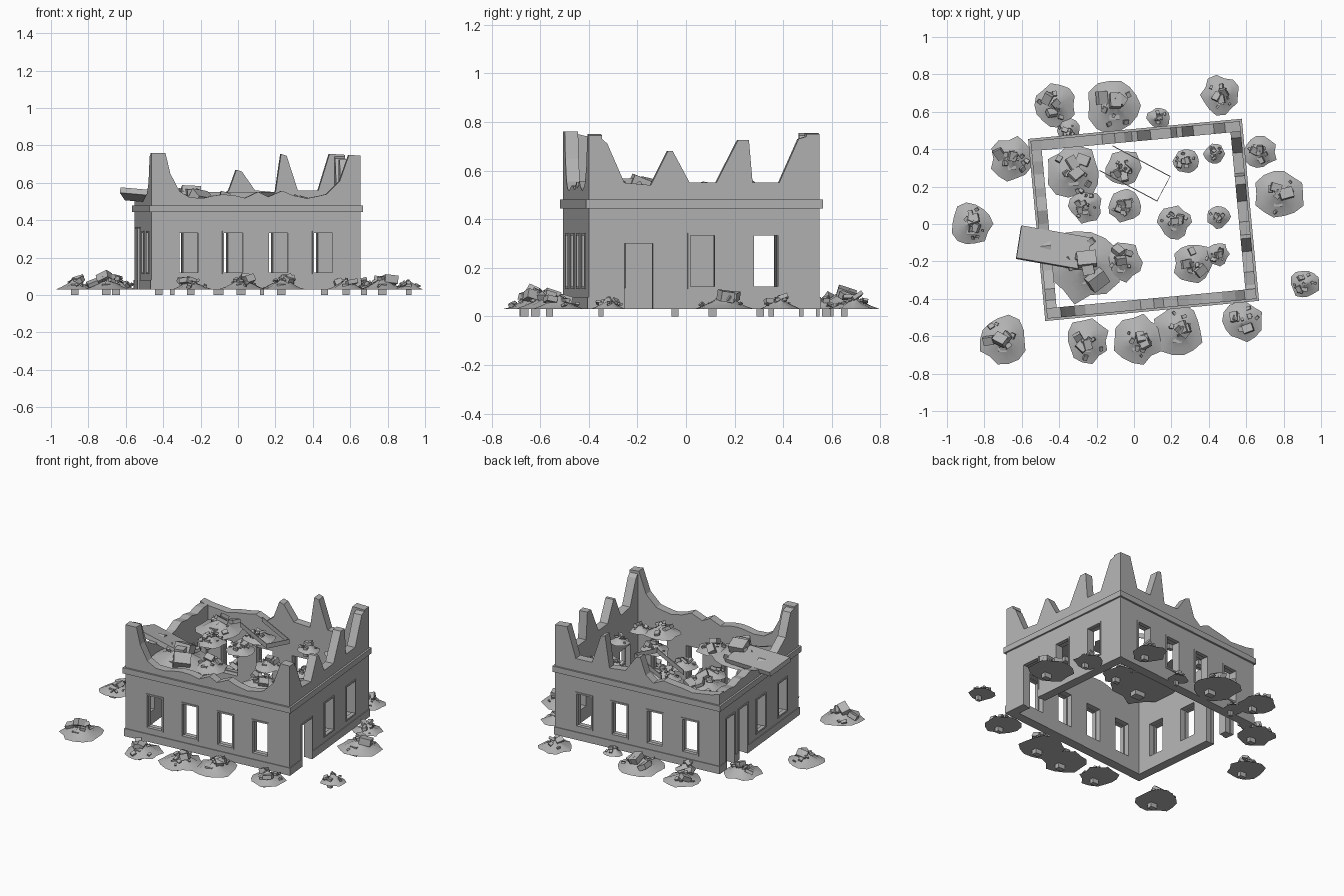
import bpy, bmesh, math, random
from mathutils import Matrix, Vector, Euler

random.seed(7)
cube = bpy.data.objects.get("Cube")
if cube:
    bpy.data.objects.remove(cube, do_unlink=True)

stone = bpy.data.materials.new("grey stone")
stone.use_nodes = True
GREY = (0.45, 0.45, 0.45, 1)
stone.diffuse_color = GREY
stone.node_tree.nodes["Principled BSDF"].inputs["Base Color"].default_value = GREY

SITE = Matrix.Translation((0.051, 0.022, 0)) @ Matrix.Rotation(math.radians(5.4), 4, "Z")
HALF_W, HALF_D, THICK = 0.562, 0.477, 0.055
BASE, SILL, HEAD = 0.03, 0.117, 0.337


def add_object(name, bm, matrix=Matrix(), smooth=False):
    bmesh.ops.recalc_face_normals(bm, faces=bm.faces)
    mesh = bpy.data.meshes.new(name)
    for f in bm.faces:
        f.smooth = smooth
    bm.to_mesh(mesh)
    bm.free()
    mesh.materials.append(stone)
    obj = bpy.data.objects.new(name, mesh)
    obj.matrix_world = matrix
    bpy.context.collection.objects.link(obj)
    return obj


def add_box(bm, lo, hi):
    lo, hi = Vector(lo), Vector(hi)
    m = Matrix.Translation((lo + hi) / 2) @ Matrix.Diagonal((*(hi - lo), 1))
    bmesh.ops.create_cube(bm, size=1, matrix=m)


def jagged(points):
    """Break up long, low stretches of a wall top with small random teeth."""
    out = [points[0]]
    for (a0, z0), (a1, z1) in zip(points, points[1:]):
        n = int(abs(a1 - a0) / 0.06) if abs(z1 - z0) < 0.04 else 1
        for i in range(1, n):
            t = (i + random.uniform(-0.25, 0.25)) / n
            out.append((a0 + (a1 - a0) * t, random.uniform(0.515, 0.56)))
        out.append((a1, z1))
    return out


def build_wall(name, turn, dist, half, top, windows, doors):
    """Wall in its own frame: x along it, -y outward, z up."""
    place = SITE @ Matrix.Rotation(math.radians(turn), 4, "Z")
    outline = [(-half, BASE)]
    for a, b, z in doors:
        outline += [(a, BASE), (a, z), (b, z), (b, BASE)]
    outline += [(half, BASE)] + jagged(top)[::-1]
    holes = [[(c - w / 2, SILL), (c + w / 2, SILL), (c + w / 2, HEAD), (c - w / 2, HEAD)]
             for c, w in windows]

    # Filled outline with window holes, extruded to the wall thickness
    curve = bpy.data.curves.new(name, "CURVE")
    curve.dimensions, curve.fill_mode, curve.extrude = "2D", "BOTH", THICK / 2
    for loop in [outline] + holes:
        s = curve.splines.new("POLY")
        s.points.add(len(loop) - 1)
        for p, (x, z) in zip(s.points, loop):
            p.co = (x, z, 0, 1)
        s.use_cyclic_u = True
    temp = bpy.data.objects.new(name + "_outline", curve)
    bpy.context.collection.objects.link(temp)
    bpy.context.view_layer.update()
    mesh = bpy.data.meshes.new_from_object(temp.evaluated_get(bpy.context.evaluated_depsgraph_get()))
    bpy.data.objects.remove(temp, do_unlink=True)
    bm = bmesh.new()
    bm.from_mesh(mesh)
    bpy.data.meshes.remove(mesh)
    stand = Matrix.Translation((0, THICK / 2 - dist, 0)) @ Matrix.Rotation(math.pi / 2, 4, "X")
    bmesh.ops.transform(bm, matrix=stand, verts=bm.verts)
    bmesh.ops.remove_doubles(bm, verts=bm.verts, dist=1e-5)
    add_object(name, bm, place)

    # Cornice and plinth bands, the plinth broken at doors
    bm = bmesh.new()
    full = HALF_W if turn % 180 == 0 else HALF_D
    add_box(bm, (-full - 0.012, -dist - 0.012, 0.443), (full + 0.012, -dist + 0.01, 0.48))
    edges = [-full - 0.005] + [e for d in doors for e in d[:2]] + [full + 0.005]
    for a, b in zip(edges[::2], edges[1::2]):
        add_box(bm, (a, -dist - 0.005, BASE), (b, -dist + 0.01, 0.08))
    add_object(name + "_bands", bm, place)

    # Raised trim round every opening
    bm = bmesh.new()
    t, y0, y1 = 0.01, -dist - 0.005, -dist + 0.02
    spans = [(c - w / 2, c + w / 2, SILL, HEAD) for c, w in windows]
    spans += [(a, b, BASE, z) for a, b, z in doors]
    for a, b, z0, z1 in spans:
        add_box(bm, (a - t / 2, y0, z0), (a + t / 2, y1, z1))
        add_box(bm, (b - t / 2, y0, z0), (b + t / 2, y1, z1))
        add_box(bm, (a - t / 2, y0, z1 - t / 2), (b + t / 2, y1, z1 + t / 2))
        if z0 == SILL:
            add_box(bm, (a - t / 2, y0, z0 - t / 2), (b + t / 2, y1, z0 + t / 2))
    add_object(name + "_trim", bm, place)


# Four broken walls
four = [(c, 0.11) for c in (-0.362, -0.121, 0.121, 0.362)]
side = HALF_D - THICK
build_wall("front_wall", 0, HALF_D, HALF_W,
           [(-HALF_W, 0.76), (-0.486, 0.76), (-0.46, 0.65), (-0.41, 0.555), (0.38, 0.54),
            (0.45, 0.61), (0.5, 0.75), (HALF_W, 0.745)], four, [])
build_wall("back_wall", 180, HALF_D, HALF_W,
           [(-HALF_W, 0.75), (-0.48, 0.755), (-0.42, 0.56), (-0.31, 0.56), (-0.25, 0.745),
            (-0.22, 0.755), (-0.19, 0.55), (-0.08, 0.56), (-0.01, 0.66), (0.02, 0.67),
            (0.06, 0.56), (HALF_W, 0.55)], four, [])
build_wall("left_wall", 90, HALF_W, side,
           [(-side, 0.73), (-0.4, 0.71), (-0.33, 0.55), (-0.22, 0.54), (-0.15, 0.68),
            (-0.13, 0.68), (-0.06, 0.55), (0.05, 0.55), (0.14, 0.725), (0.185, 0.725),
            (0.2, 0.55), (0.31, 0.55), (0.39, 0.73), (side, 0.74)],
           [(-0.008, 0.11), (0.255, 0.11)], [(-0.335, -0.208, 0.305)])
build_wall("right_wall", 270, HALF_W, side,
           [(-side, 0.54), (0.22, 0.54), (0.32, 0.6), (0.38, 0.74), (side, 0.75)],
           [(0.02, 0.11), (0.28, 0.11)], [(-0.4, -0.3, 0.36), (-0.25, -0.14, 0.36)])

# Tilted roof slab resting on the right wall
bm = bmesh.new()
add_box(bm, (-0.19, -0.09, -0.015), (0.19, 0.09, 0.015))
add_object("fallen_roof_slab", bm, Matrix.Translation((-0.43, -0.13, 0.525))
           @ Euler((math.radians(-13), math.radians(5), math.radians(-10))).to_matrix().to_4x4())

# Thin open frame lying among the rubble
bm = bmesh.new()
add_box(bm, (-0.175, 0.072, -0.015), (0.175, 0.077, 0.015))
add_box(bm, (-0.175, -0.077, -0.015), (0.175, -0.072, 0.015))
add_box(bm, (0.172, -0.077, -0.015), (0.175, 0.077, 0.015))
add_object("fallen_roof_frame", bm, Matrix.Translation((0.005, 0.27, 0.535))
           @ Matrix.Rotation(math.radians(-28), 4, "Z"))


def rubble_pile(name, x, y, radius, floor):
    # Low mound with a ragged rim, flat underneath
    bm = bmesh.new()
    n, height = 14, 0.03 + radius * 0.25
    rim = [radius * random.uniform(0.82, 1.08) for _ in range(n)]
    rings = []
    for k in (1.0, 0.7, 0.4, 0.15):
        rings.append([bm.verts.new((rim[i] * k * math.cos(math.tau * i / n),
                                    rim[i] * k * math.sin(math.tau * i / n),
                                    0 if k == 1 else height * (1 - k) ** 1.3 * random.uniform(0.75, 1.15)))
                      for i in range(n)])
    tip = bm.verts.new((0, 0, height))
    for i in range(n):
        j = (i + 1) % n
        for low, high in zip(rings, rings[1:]):
            bm.faces.new((low[i], low[j], high[j], high[i]))
        bm.faces.new((rings[-1][i], rings[-1][j], tip))
    bm.faces.new(rings[0][::-1])
    mound = add_object(name + "_mound", bm, Matrix.Translation((x, y, floor)), True)
    for face in mound.data.polygons:
        face.use_smooth = len(face.vertices) < 5

    # Broken blocks tumbled over the mound
    bm = bmesh.new()
    for c in range(11):
        big = c < 3
        size = radius * (random.uniform(0.28, 0.42) if big else random.uniform(0.08, 0.2))
        r = radius * random.uniform(0.05, 0.6 if big else 0.75)
        ang = random.uniform(0, math.tau)
        z = height * (1 - r / radius) + size * 0.15
        m = (Matrix.Translation((r * math.cos(ang), r * math.sin(ang), z))
             @ Euler([random.uniform(-0.6, 0.6), random.uniform(-0.6, 0.6), ang * 3]).to_matrix().to_4x4()
             @ Matrix.Diagonal((size * 1.3, size, size * random.uniform(0.35, 0.8), 1)))
        bmesh.ops.create_cube(bm, size=1, matrix=m)
    # One buried block showing beneath the mound
    add_box(bm, (-radius * 0.2, -radius * 0.5, -0.03), (radius * 0.15, -radius * 0.25, 0.03))
    for v in bm.verts:
        v.co.z = max(v.co.z, -0.03)
    add_object(name + "_blocks", bm, Matrix.Translation((x, y, floor)))


OUTSIDE = [(-0.42, 0.635, 0.115), (-0.1, 0.635, 0.15), (0.465, 0.69, 0.105), (-0.35, 0.5, 0.07),
           (-0.65, 0.35, 0.12), (-0.87, 0, 0.12), (-0.7, -0.62, 0.13), (-0.25, -0.625, 0.12),
           (0.02, -0.615, 0.135), (0.235, -0.57, 0.135), (0.58, -0.52, 0.11), (0.915, -0.32, 0.08),
           (0.775, 0.16, 0.135), (0.675, 0.385, 0.09), (0.13, 0.565, 0.06)]
INSIDE = [(-0.32, 0.28, 0.15), (-0.055, 0.3, 0.1), (0.28, 0.335, 0.07), (0.43, 0.375, 0.06),
          (-0.26, 0.095, 0.09), (-0.055, 0.095, 0.09), (0.215, 0.01, 0.09), (0.455, 0.04, 0.065),
          (-0.065, -0.205, 0.11), (-0.27, -0.22, 0.2), (0.32, -0.21, 0.11), (0.445, -0.16, 0.065)]
for i, (x, y, r) in enumerate(OUTSIDE):
    rubble_pile(f"ground_rubble_{i + 1}", x, y, r, BASE)
for i, (x, y, r) in enumerate(INSIDE):
    rubble_pile(f"upper_rubble_{i + 1}", x, y, r, 0.47)
